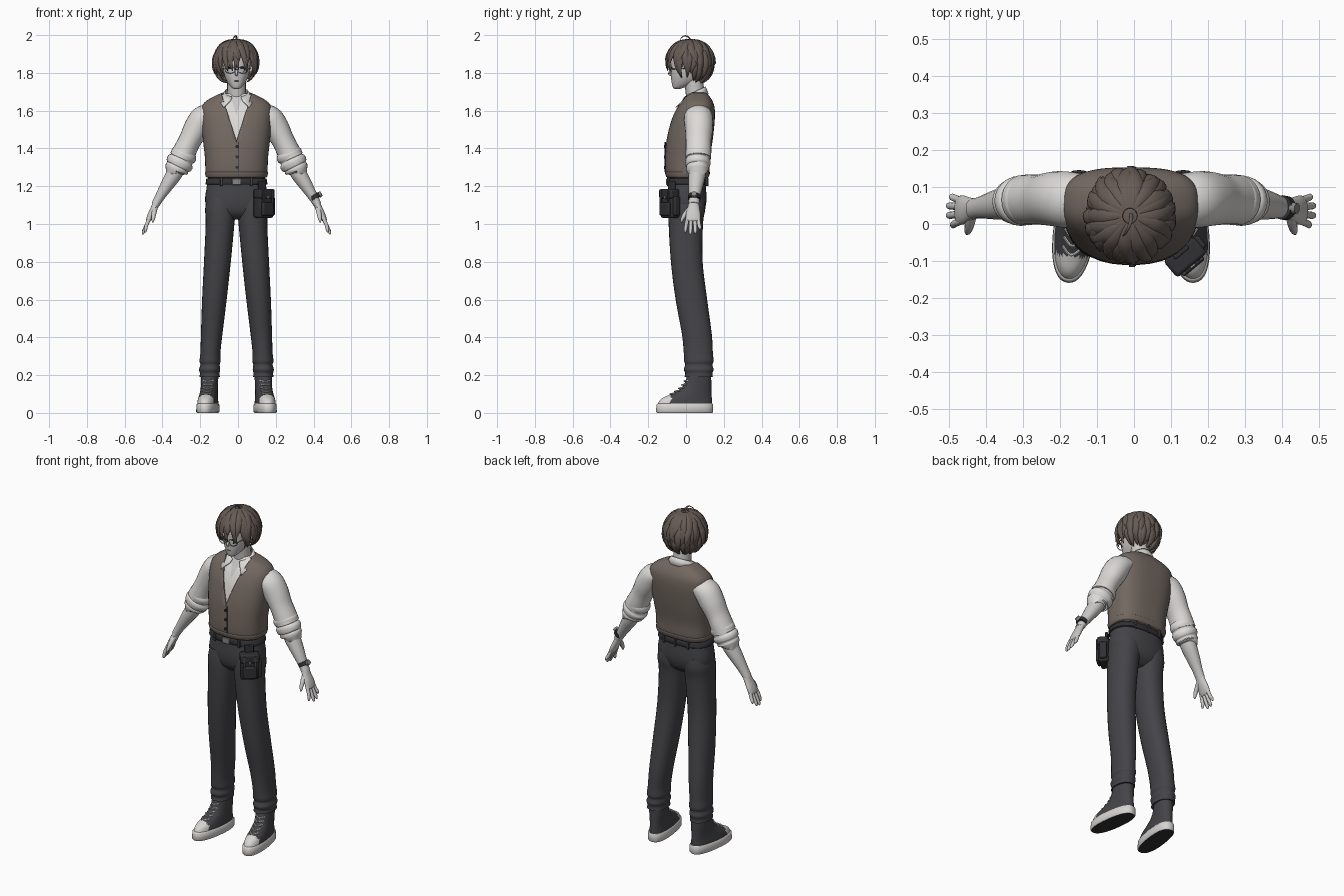
import bpy, bmesh, math, random
from mathutils import Vector, Matrix

random.seed(4)
OFF = Vector((-0.008, 0, 0))


def mat(name, r, g, b):
    m = bpy.data.materials.new(name)
    m.diffuse_color = (r, g, b, 1)
    return m


SKIN = mat("skin", 0.60, 0.585, 0.575)
SHIRT = mat("shirt_white", 0.72, 0.70, 0.68)
VEST = mat("vest_brown", 0.17, 0.138, 0.118)
HAIR = mat("hair_brown", 0.135, 0.105, 0.09)
PANTS = mat("trouser_grey", 0.058, 0.058, 0.065)
DARK = mat("dark_leather", 0.03, 0.03, 0.034)
RUBBER = mat("shoe_rubber", 0.68, 0.66, 0.64)
METAL = mat("metal_grey", 0.25, 0.24, 0.23)


def smooth(rows, k=4):
    """Catmull-Rom interpolation of rows of numbers."""
    out = []
    for i in range(len(rows) - 1):
        a, b, c, d = rows[max(i - 1, 0)], rows[i], rows[i + 1], rows[min(i + 2, len(rows) - 1)]
        for j in range(k):
            t = j / k
            out.append([q + 0.5 * t * (r - p + t * (2 * p - 5 * q + 4 * r - s + t * (3 * (q - r) + s - p)))
                        for p, q, r, s in zip(a, b, c, d)])
    return out + [list(rows[-1])]


def skin(name, rings, mats, caps=True, wrap=True, edit=None, solid=0, angle=50, matrix=None):
    """Bridge rows of points into one object."""
    bm = bmesh.new()
    rows = [[bm.verts.new(p) for p in r] for r in rings]
    n = len(rows[0])
    for a, b in zip(rows, rows[1:]):
        for i in range(n if wrap else n - 1):
            j = (i + 1) % n
            bm.faces.new((a[i], a[j], b[j], b[i]))
    if caps and wrap:
        bm.faces.new(rows[0])
        bm.faces.new(rows[-1])
    bmesh.ops.recalc_face_normals(bm, faces=bm.faces)
    if edit:
        edit(bm)
    me = bpy.data.meshes.new(name)
    bm.to_mesh(me)
    bm.free()
    for m in (mats if isinstance(mats, (list, tuple)) else [mats]):
        me.materials.append(m)
    me.shade_smooth()
    me.set_sharp_from_angle(angle=math.radians(angle))
    ob = bpy.data.objects.new(name, me)
    bpy.context.collection.objects.link(ob)
    ob.matrix_world = Matrix.Translation(OFF) @ (matrix or Matrix())
    if solid:
        ob.modifiers.new("thickness", 'SOLIDIFY').thickness = solid
    return ob


def loft(name, rows, mats, n=32, e=(2, 2), k=4, **kw):
    """Level rings: z, centre x, front y, back y, half width; e = front/back squareness."""
    rings = []
    for z, cx, y0, y1, rx in smooth(rows, k):
        ring = []
        for i in range(n):
            c, s = math.cos(math.tau * i / n), math.sin(math.tau * i / n)
            p = 2 / (e[0] if s < 0 else e[1])
            ring.append((cx + rx * math.copysign(abs(c) ** p, c),
                         (y0 + y1) / 2 + (y1 - y0) / 2 * math.copysign(abs(s) ** p, s), z))
        rings.append(ring)
    return skin(name, rings, mats, **kw)


def tube(name, pts, mats, ref=(0, 1, 0), n=14, k=4, **kw):
    """Rings along a path: x, y, z, radius along ref, radius across."""
    pts, rings = smooth(pts, k), []
    P = [Vector(p[:3]) for p in pts]
    for i, p in enumerate(pts):
        t = (P[min(i + 1, len(P) - 1)] - P[max(i - 1, 0)]).normalized()
        u = Vector(ref)
        u = (u - t * u.dot(t)).normalized()
        v = t.cross(u)
        rings.append([P[i] + u * p[3] * math.cos(math.tau * a / n) + v * p[4] * math.sin(math.tau * a / n)
                      for a in range(n)])
    return skin(name, rings, mats, **kw)


def box(name, loc, size, m, matrix=None, bevel=0.006):
    x, y, z = (s / 2 for s in size)
    rings = [[(loc[0] + a * x, loc[1] + b * y, loc[2] + c * z) for a, b in ((-1, -1), (1, -1), (1, 1), (-1, 1))]
             for c in (-1, 1)]
    ob = skin(name, rings, m, matrix=matrix, angle=40)
    mod = ob.modifiers.new("bevel", 'BEVEL')
    mod.width, mod.segments = bevel, 2
    return ob


def neck_v(z0, slope, back, remove):
    """Cut a clean V opening; delete it or give it the second colour."""
    def edit(bm):
        for s in (1, -1):
            bmesh.ops.bisect_plane(bm, geom=bm.verts[:] + bm.edges[:] + bm.faces[:],
                                   plane_co=(0, 0, z0), plane_no=(s, 0, -slope))
        hit = [f for f in bm.faces if (c := f.calc_center_median()).y < back and abs(c.x) < slope * (c.z - z0)]
        if remove:
            bmesh.ops.delete(bm, geom=hit, context='FACES')
        for f in ([] if remove else hit):
            f.material_index = 1
    return edit


# Torso: vest shell over a shirt body
body = [(1.25, 0, -.097, .112, .155), (1.275, 0, -.108, .124, .164), (1.35, 0, -.11, .127, .167),
        (1.45, 0, -.102, .142, .178), (1.55, 0, -.078, .152, .186), (1.61, 0, -.052, .152, .186),
        (1.645, 0, -.03, .143, .168), (1.675, 0, -.012, .125, .12), (1.695, 0, 0, .105, .075)]
loft("vest", body, VEST, 48, (2.3, 2.9), caps=False, edit=neck_v(1.44, .32, .03, True), solid=.008)
loft("shirt_body", [(z - .004, x, a + .011, b - .011, r - .011) for z, x, a, b, r in body], [SHIRT, SKIN], 48,
     (2.3, 2.9), edit=neck_v(1.575, .3, .03, False))
loft("vest_hem", [(1.247, 0, -.101, .117, .159), (1.252, 0, -.106, .121, .163), (1.272, 0, -.111, .127, .167),
                  (1.277, 0, -.106, .122, .162)], VEST, 48, (2.3, 2.9))
for i in range(3):
    z = 1.41 - i * .055
    tube("vest_button", [(.003, -.100, z, .008, .008), (.003, -.116, z, .008, .008)], DARK, (1, 0, 0), 12, 1)
box("vest_placket", (.012, -.110, 1.355), (.004, .006, .16), DARK, bevel=.001)

# Collar: folded band round the neck with two front points
top, mid, low = [], [], []
for i in range(33):
    s = i / 16 - 1
    a, f = s * 2.75, abs(s) ** 3
    x, y = math.sin(a), math.cos(a)
    top.append((.062 * x, .045 + .058 * y, 1.70 + .028 * y))
    mid.append((.074 * x * (1 + .1 * f), .043 + .068 * y, 1.69 + .022 * y - .015 * f))
    low.append((.085 * x + math.copysign(.035 * f, s), .04 + .08 * y - .022 * f, 1.675 + .012 * y - .045 * f))
skin("shirt_collar", [top, mid, low], SHIRT, wrap=False, solid=.005)

# Neck, head and face
tube("neck", [(0, .06, 1.60, .058, .056), (0, .05, 1.68, .05, .05), (0, .035, 1.80, .05, .05)], SKIN, (1, 0, 0), 20)
loft("head", [(1.716, 0, -.062, -.03, .014), (1.724, 0, -.07, -.005, .028), (1.75, 0, -.076, .06, .048),
              (1.785, 0, -.08, .1, .064), (1.83, 0, -.081, .115, .072), (1.88, 0, -.08, .12, .075),
              (1.93, 0, -.06, .1, .06), (1.955, 0, -.02, .06, .03)], SKIN, 32, (2.3, 2))
tube("nose", [(0, -.074, 1.825, .004, .003), (0, -.088, 1.797, .007, .008), (0, -.078, 1.786, .006, .003)], SKIN, (1, 0, 0), 10)
box("mouth", (0, -.0765, 1.757), (.022, .003, .003), DARK, bevel=.001)
for s in (-1, 1):
    box("eye", (s * .033, -.076, 1.825), (.022, .007, .011), DARK, bevel=.002)
    rim = [(s * .034 + .026 * math.cos(a), -.091 + .008 * abs(math.cos(a)), 1.815 + .018 * math.sin(a), .002, .002)
           for a in [math.tau * i / 20 for i in range(21)]]
    tube("glasses_rim", rim, METAL, (0, 1, 0), 6, 1)
    tube("glasses_arm", [(s * .06, -.083, 1.82, .002, .002), (s * .078, .03, 1.825, .002, .002)], METAL, (0, 0, 1), 6, 1)
    tube("ear", [(s * .068, .03, 1.83, .014, .01), (s * .08, .035, 1.815, .017, .022), (s * .084, .035, 1.812, .008, .012)], SKIN)
tube("glasses_bridge", [(-.009, -.09, 1.818, .002, .002), (.009, -.09, 1.818, .002, .002)], METAL, (0, 0, 1), 6, 1)

# Hair: cap plus tapered locks that follow it
HC, HR = Vector((-.003, .022, 1.862)), (.108, .115, .113)


def trim_cap(bm):
    bmesh.ops.bisect_plane(bm, geom=bm.verts[:] + bm.edges[:] + bm.faces[:], plane_co=(0, 0, 1.835),
                           plane_no=(0, -.6, -1), clear_outer=True)


loft("hair_cap", [(HC.z + HR[2] * math.sin(e), HC.x, HC.y - HR[1] * math.cos(e), HC.y + HR[1] * math.cos(e),
                   HR[0] * math.cos(e)) for e in [math.radians(-80 + 10 * i) for i in range(17)]],
     HAIR, 32, k=1, edit=trim_cap)


def lock(name, az, e0, e1, w, th, flare=.1, curl=0):
    pts = []
    for i in range(9):
        t = i / 8
        e, a = math.radians(e0 + (e1 - e0) * t), math.radians(az + curl * t * t)
        s = 1 + flare * t ** 2
        d = (math.sin(a) * math.cos(e) * HR[0], -math.cos(a) * math.cos(e) * HR[1], math.sin(e) * HR[2])
        g = (1 - t ** 2.6) * (.4 + .6 * min(1, 2.5 * t)) + .02
        pts.append((HC.x + d[0] * s, HC.y + d[1] * s, HC.z + d[2] * (1 + .3 * flare * t), w * g, th * g))
    a = math.radians(az)
    tube(name, pts, HAIR, (math.cos(a), math.sin(a), 0), 8, 2, angle=60)


R = random.uniform
for i in range(20):
    lock("hair_upper_lock", i * 18 + R(-5, 5), 80, R(-18, 2), .026, .013, R(.08, .2), R(-25, 25))
for i in range(17):
    az = 62 + i * 14.75
    lock("hair_side_lock", az + R(-4, 4), 45, R(-50, -34), .024, .014, R(.12, .26), R(-14, 14))
for i in range(13):
    lock("hair_nape_lock", 100 + i * 13.3 + R(-4, 4), 5, R(-75, -60), .022, .016, R(.1, .4), R(-10, 10))
for az, e1, curl in ((-68, -48, 8), (-52, -36, 12), (-36, -30, 14), (-22, -27, 14), (-8, -22, 16), (8, -26, -12),
                     (20, -30, 12), (34, -28, -12), (48, -38, 10), (66, -50, -8)):
    lock("hair_fringe", az, 70, e1, .023, .011, .16, curl)
tube("hair_stray_loop", [(.0, .03, 1.965, .005, .004), (.0, .012, 1.99, .005, .004), (-.006, -.008, 1.996, .004, .003),
                         (-.016, -.026, 1.984, .003, .002), (-.022, -.032, 1.972, .001, .001)], HAIR, (1, 0, 0), 8)

# Arms and hands
for s in (-1, 1):
    def arm(name, pts, m, **kw):
        return tube(name, [(s * p[0],) + p[1:] for p in pts], m, **kw)
    arm("shirt_sleeve", [(.13, .065, 1.58, .07, .055), (.175, .066, 1.56, .076, .068), (.21, .068, 1.51, .074, .068),
                         (.245, .066, 1.445, .068, .06), (.27, .066, 1.395, .068, .061), (.29, .065, 1.35, .068, .066)],
        SHIRT, n=24)
    arm("rolled_cuff", [(.268, .065, 1.39, .058, .054), (.276, .065, 1.372, .068, .069), (.286, .064, 1.352, .066, .068),
                        (.29, .064, 1.343, .062, .062), (.297, .063, 1.33, .068, .073), (.307, .062, 1.31, .065, .07),
                        (.311, .062, 1.302, .059, .062), (.316, .061, 1.292, .061, .064), (.321, .061, 1.28, .055, .056),
                        (.316, .061, 1.29, .04, .04)], SHIRT, n=24, k=3)
    arm("forearm", [(.295, .062, 1.33, .046, .044), (.33, .058, 1.265, .046, .043), (.365, .052, 1.21, .04, .036),
                    (.405, .045, 1.145, .03, .026), (.428, .041, 1.105, .028, .022)], SKIN, n=18)
    arm("palm", [(.42, .042, 1.12, .026, .02), (.436, .04, 1.085, .032, .018), (.453, .038, 1.05, .039, .017),
                 (.466, .037, 1.022, .038, .013), (.469, .037, 1.014, .03, .008)], SKIN, n=18)
    for y0, y1, x1, z1 in ((.009, -.006, .482, .955), (.028, .022, .496, .945), (.046, .05, .496, .95), (.063, .076, .486, .97)):
        arm("finger", [(.457, y0, 1.04, .010, .010), (.476, (y0 + y1) / 2, .995, .010, .010),
                       (.48 + (x1 - .48) * .8, y1 * .8 + y0 * .2, z1 + .012, .009, .008), (x1, y1, z1, .003, .003)], SKIN, n=10)
    arm("thumb", [(.432, .025, 1.085, .014, .015), (.437, -.002, 1.055, .013, .013), (.441, -.018, 1.03, .010, .010),
                  (.444, -.026, 1.01, .004, .004)], SKIN, n=10)

# Wrist watch on one arm
tube("watch_strap", [(.408, .045, 1.153, .033, .030), (.42, .043, 1.133, .033, .030)], DARK, k=1, n=18)
tube("watch_case", [(.436, .043, 1.153, .016, .016), (.449, .042, 1.161, .014, .014)], METAL, k=1, n=16)

# Trousers, belt and loops
loft("trouser_hips", [(1.275, 0, -.085, .098, .145), (1.2, 0, -.088, .105, .157), (1.12, 0, -.092, .108, .166),
                      (1.06, 0, -.08, .09, .14), (1.025, 0, -.045, .05, .06)], PANTS, 40, (2.5, 2.5))
loft("belt", [(1.208, 0, -.096, .111, .161), (1.211, 0, -.099, .114, .164), (1.238, 0, -.097, .112, .16),
              (1.241, 0, -.093, .108, .156)], DARK, 40, (2.5, 2.5), k=1)
box("belt_buckle", (0, -.1, 1.224), (.045, .01, .034), METAL, bevel=.003)
for x, y in ((-.08, -.094), (.08, -.094), (-.08, .107), (.08, .107), (0, .114)):
    box("belt_loop", (x, y, 1.224), (.012, .012, .045), PANTS, bevel=.002)
for s in (-1, 1):
    loft("trouser_leg", [(z, s * cx, a, b, r) for z, cx, a, b, r in (
        (1.14, .08, -.085, .1, .075), (1.08, .085, -.092, .102, .081), (1.0, .087, -.092, .09, .076),
        (.8, .101, -.08, .088, .071), (.6, .117, -.055, .112, .065), (.42, .131, -.022, .136, .057),
        (.32, .138, -.012, .142, .053), (.275, .14, -.01, .146, .056), (.255, .14, -.004, .14, .051),
        (.23, .142, -.012, .146, .056), (.21, .142, -.004, .14, .052), (.19, .142, -.008, .142, .054))], PANTS, 28, (2.2, 2.2))

    # High-top shoe, turned slightly outward
    M = Matrix.Translation((s * .142, .07, 0)) @ Matrix.Rotation(s * .13, 4, 'Z')

    def toe_cap(bm):
        for f in bm.faces:
            f.material_index = int(f.calc_center_median().y < -.155)

    def tread(bm):
        for f in bm.faces:
            f.material_index = int(f.normal.z < -.7)
    loft("shoe_upper", [(.03, 0, -.222, .068, .052), (.055, 0, -.218, .068, .052), (.078, 0, -.197, .067, .049),
                        (.1, 0, -.15, .066, .046), (.13, 0, -.098, .065, .044), (.17, 0, -.072, .064, .045),
                        (.22, 0, -.06, .062, .045)], [PANTS, RUBBER], 40, (2.2, 2.2), matrix=M, edit=toe_cap)
    loft("shoe_sole", [(0, 0, -.226, .07, .052), (.006, 0, -.231, .074, .057), (.044, 0, -.228, .074, .056),
                       (.05, 0, -.222, .07, .051)], [RUBBER, DARK], 40, (2.3, 2.5), k=1, matrix=M, edit=tread)
    for y, z in ((-.155, .1), (-.13, .114), (-.108, .13), (-.093, .148), (-.08, .168)):
        tube("shoe_lace", [(-.026, y + .022, z + .004, .004, .004), (0, y - .001, z, .004, .004),
                           (.026, y + .022, z + .004, .004, .004)], RUBBER, (0, 0, 1), 6, matrix=M)

# Belt pouch on the front corner of the hip
M = Matrix.Translation((.143, -.085, 1.115)) @ Matrix.Rotation(math.radians(40), 4, 'Z')
box("pouch_body", (0, 0, -.01), (.1, .055, .145), DARK, M, .01)
box("pouch_flap", (0, -.006, .045), (.106, .058, .05), DARK, M, .009)
box("pouch_pocket", (0, -.034, -.035), (.075, .022, .07), DARK, M, .007)
box("pouch_side_pocket", (.054, 0, -.02), (.022, .04, .1), DARK, M, .007)
box("pouch_hanger", (0, .012, .08), (.05, .014, .06), DARK, M, .004)
for x in (-.03, .03):
    box("pouch_strap", (x, -.038, .025), (.012, .008, .075), PANTS, M, .002)
box("pouch_clasp", (0, -.037, .025), (.016, .007, .012), METAL, M, .002)
